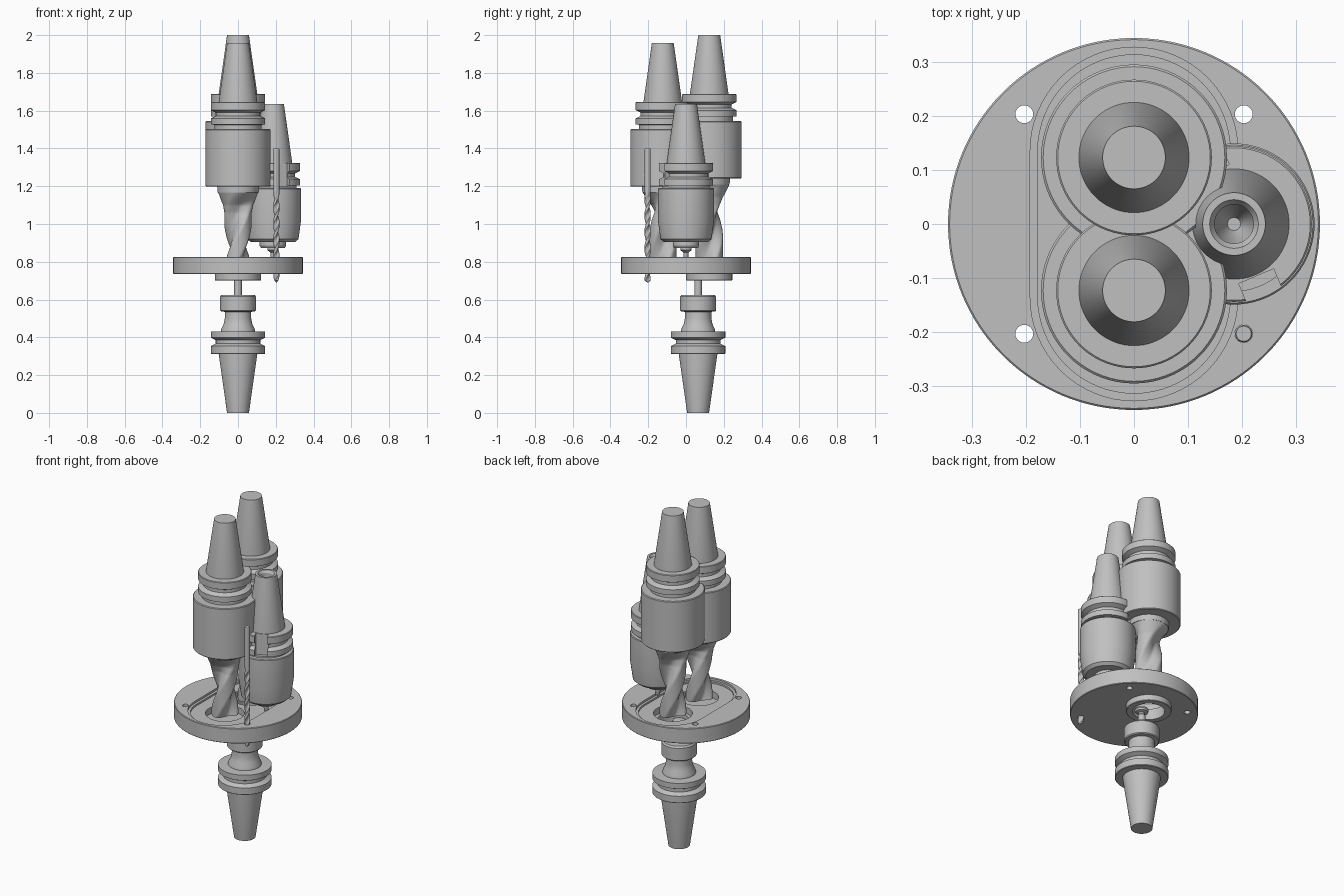
import bpy, bmesh
from math import sin, cos, pi, tan, radians

cube = bpy.data.objects.get("Cube")
if cube:
    bpy.data.objects.remove(cube)

steel = bpy.data.materials.new("brushed_grey")
steel.use_nodes = True
GREY = (0.53, 0.53, 0.53, 1)
steel.diffuse_color = GREY
bsdf = next(n for n in steel.node_tree.nodes if n.type == 'BSDF_PRINCIPLED')
bsdf.inputs["Base Color"].default_value = GREY


def finish(name, bm, loc=(0, 0, 0)):
    bmesh.ops.recalc_face_normals(bm, faces=bm.faces)
    me = bpy.data.meshes.new(name)
    bm.to_mesh(me)
    bm.free()
    me.materials.append(steel)
    ob = bpy.data.objects.new(name, me)
    ob.location = loc
    bpy.context.collection.objects.link(ob)
    return ob


def smooth(ob, angle=30):
    bpy.ops.object.select_all(action='DESELECT')
    ob.select_set(True)
    bpy.context.view_layer.objects.active = ob
    bpy.ops.object.shade_smooth_by_angle(angle=radians(angle))


def loft(bm, rings, cap=True):
    """Skin rings of equal vertex count."""
    for a, b in zip(rings, rings[1:]):
        for i in range(len(a)):
            j = (i + 1) % len(a)
            bm.faces.new((a[i], a[j], b[j], b[i]))
    if cap:
        bm.faces.new(rings[0])
        bm.faces.new(rings[-1])


def lathe(name, profile, loc=(0, 0, 0), n=72, closed=False):
    """Turn (radius, z) points around z; closed makes a ring."""
    bm = bmesh.new()
    rings = [[bm.verts.new((r * cos(2 * pi * i / n), r * sin(2 * pi * i / n), z))
              for i in range(n)] for r, z in profile]
    if closed:
        rings.append(rings[0])
    loft(bm, rings, not closed)
    ob = finish(name, bm, loc)
    smooth(ob)
    return ob


def stadium(name, r, half, z0, z1, n=32):
    """Slot-shaped prism running along y."""
    bm = bmesh.new()
    rings = []
    for z in (z0, z1):
        rings.append([bm.verts.new((r * cos(s * pi + pi * i / n),
                                    r * sin(s * pi + pi * i / n) + (half, -half)[s], z))
                      for s in (0, 1) for i in range(n + 1)])
    loft(bm, rings)
    return finish(name, bm)


def cut(ob, cutters):
    for c in cutters:
        m = ob.modifiers.new("cut", 'BOOLEAN')
        m.operation, m.solver, m.object = 'DIFFERENCE', 'EXACT', c
        bpy.ops.object.select_all(action='DESELECT')
        ob.select_set(True)
        bpy.context.view_layer.objects.active = ob
        bpy.ops.object.modifier_apply(modifier=m.name)
        bpy.data.objects.remove(c)
    smooth(ob)


def fluted(name, stations, loc, flutes=2, n=48, steps=60, radius=0.07, phase=0.0):
    """Twisted cutter; stations are (z, radius, flute depth), blended linearly."""
    bm = bmesh.new()
    rings = []
    for (z0, r0, d0), (z1, r1, d1) in zip(stations, stations[1:]):
        count = max(2, int(steps * abs(z1 - z0) / abs(stations[-1][0] - stations[0][0])))
        last = (z1, r1, d1) == stations[-1]
        for k in range(count + last):
            t = k / count
            z, r, d = z0 + (z1 - z0) * t, r0 + (r1 - r0) * t, d0 + (d1 - d0) * t
            turn = phase + z * tan(radians(30)) / radius
            ring = []
            for i in range(n):
                a = 2 * pi * i / n
                c = max(0, cos(flutes * a) + 0.35) / 1.35
                q = r * (1 - d * c ** 0.8)
                ring.append(bm.verts.new((q * cos(a + turn), q * sin(a + turn), z)))
            rings.append(ring)
    loft(bm, rings)
    ob = finish(name, bm, loc)
    smooth(ob, 35)
    return ob


def head(z, s=1):
    """Taper and grooved flange, from the small end at z; s is the direction."""
    pts = [(.058, 0), (.102, .31), (.102, .312), (.141, .312), (.144, .315),
           (.144, .354), (.118, .367), (.118, .385), (.144, .398), (.144, .43)]
    return [(r, z + s * h) for r, h in pts]


Y = 0.123     # offset of the two large tools
TOP = 0.825   # upper face of the plate

# Two large holders with fluted cutters
for side, y, top in (("rear", Y, 2.0), ("front", -Y, 1.957)):
    lathe(side + "_holder", head(top, -1) + [
        (.125, top - .432), (.125, top - .455), (.168, top - .455),
        (.172, top - .459), (.172, top - .755), (.168, top - .759),
        (.11, top - .759), (.108, top - .79)], (0, y, 0))
    b = top - .757
    fluted(side + "_end_mill", [(b, .11, 0), (b - .03, .108, 0), (b - .06, .095, .15),
                                (b - .1, .079, .4), (b - .14, .072, .5), (.80, .072, .5)],
           (0, y, 0), phase=2.2)

# Side holder with a bored end and drive slots
X = 0.185
side = lathe("side_holder", [(.012, 1.5), (.036, 1.56), (.036, 1.62), (.045, 1.635)]
             + head(1.635, -1) + [
    (.125, 1.203), (.125, 1.19), (.146, 1.19), (.149, 1.186), (.149, 1.02),
    (.135, .92), (.118, .905), (.07, .905), (.07, .885), (.062, .872),
    (.03, .872)], (X, 0, 0))
slots = []
for s in (1, -1):
    bm = bmesh.new()
    bmesh.ops.create_cube(bm, size=1)
    bmesh.ops.scale(bm, vec=(.08, .07, .13), verts=bm.verts)
    ang = radians(-67)
    slot = finish("slot_cutter", bm, (X + s * .145 * cos(ang), s * .145 * sin(ang), 1.265))
    slot.rotation_euler.z = ang
    slots.append(slot)
bpy.context.view_layer.update()
cut(side, slots)
lathe("side_tool_tip", [(.03, .875), (.03, .862), (.014, .85), (.012, .82), (.003, .805)],
      (X, 0, 0), 24)

# Round plate with stepped slot pocket, bores and bolt holes
plate = lathe("plate", [(.341, .735), (.344, .738), (.344, .822), (.341, TOP)], n=128)
cutters = [stadium("pocket_cutter", .192, .135, .813, .9),
           stadium("pocket_floor_cutter", .178, .135, .803, .9)]
for y in (Y, -Y):
    cutters.append(lathe("bore_cutter", [(.105, .765), (.105, .9)], (0, y, 0)))
cutters.append(lathe("through_cutter", [(.086, .7), (.086, .8)], (0, Y, 0)))
for x in (-.203, .203):
    for y in (-.203, .203):
        cutters.append(lathe("bolt_cutter", [(.0165, .7), (.0165, .9)], (x, y, 0), 24))
cut(plate, cutters)
lathe("bottom_ring", [(.086, .70), (.119, .70), (.122, .703), (.122, .737), (.086, .737)],
      (0, Y, 0), closed=True)

# Twist drill standing in a bolt hole
fluted("twist_drill", [(.69, .002, .2), (.7, .016, .5), (1.12, .016, .5), (1.17, .016, 0),
                       (1.395, .016, 0), (1.4, .014, 0)],
       (.203, -.203, 0), n=24, steps=130, radius=.016)

# Lower inverted holder with collet nut and small cutter
lathe("lower_holder", head(0) + [
    (.09, .432), (.088, .445), (.076, .47), (.07, .50), (.07, .535), (.09, .537),
    (.095, .542), (.095, .615), (.088, .625), (.03, .625)], (0, .064, 0))
lathe("lower_cutter", [(.02, .62), (.02, .70), (.016, .705), (.016, .715), (.034, .72),
                       (.038, .73), (.034, .74), (.016, .745)], (0, .064, 0), 32)
